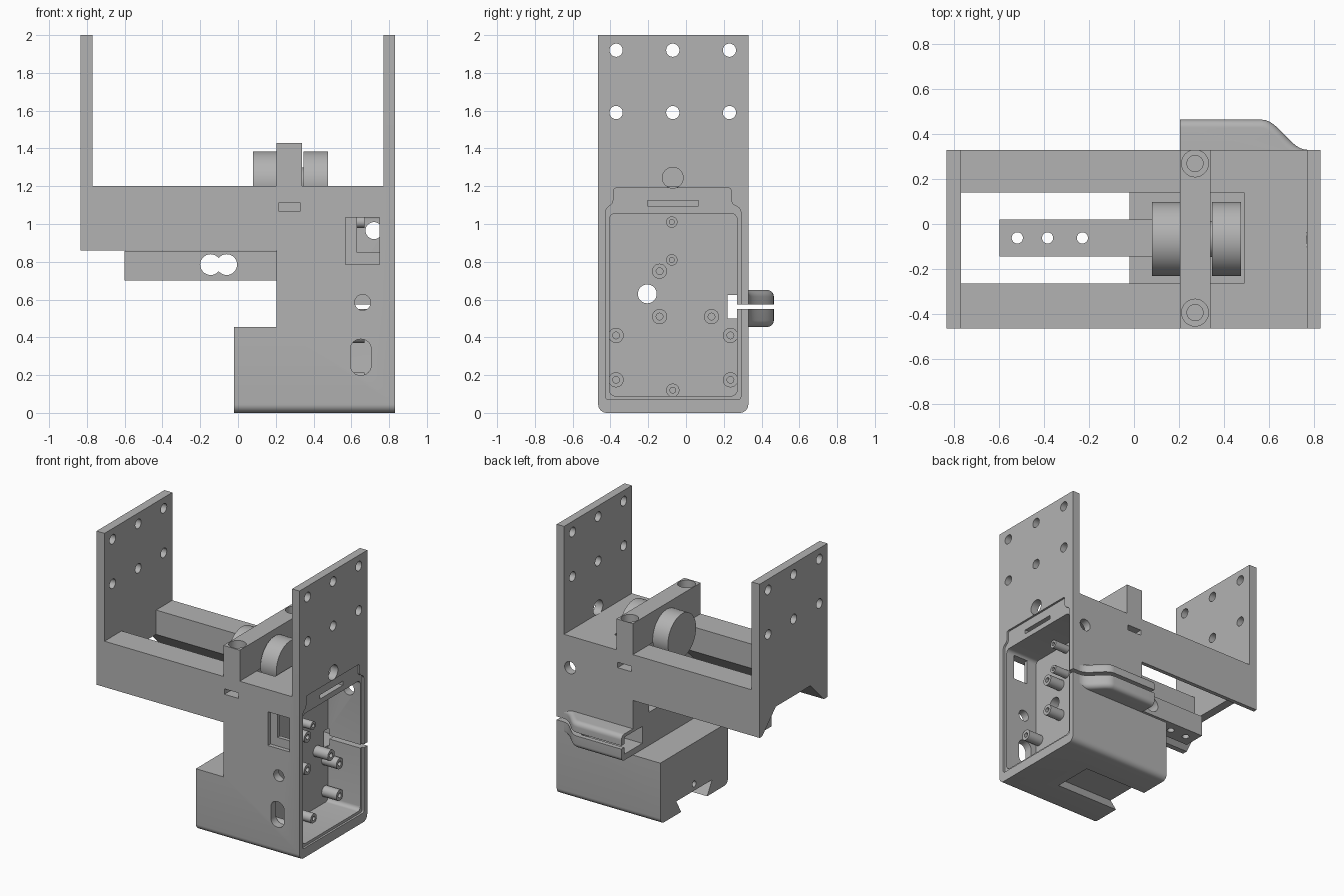
import bpy, bmesh, math
from mathutils import Vector, Matrix

cube = bpy.data.objects.get("Cube")
if cube:
    bpy.data.objects.remove(cube)

grey = bpy.data.materials.new("plain grey")
grey.use_nodes = True
grey.diffuse_color = (0.45, 0.45, 0.45, 1)
grey.node_tree.nodes["Principled BSDF"].inputs["Base Color"].default_value = grey.diffuse_color

FRONT, BACK, MID = -0.465, 0.33, -0.067


def finish(bm, name):
    bmesh.ops.recalc_face_normals(bm, faces=bm.faces)
    mesh = bpy.data.meshes.new(name)
    bm.to_mesh(mesh)
    bm.free()
    mesh.materials.append(grey)
    ob = bpy.data.objects.new(name, mesh)
    bpy.context.collection.objects.link(ob)
    return ob


def prism(name, points, axis, lo, hi, rounded=None, radius=0.03):
    """Extrude a 2D outline along an axis; rounded(a, b) picks edges to bevel."""
    def place(p, t):
        return {"x": (t, *p), "y": (p[0], t, p[1]), "z": (*p, t)}[axis]
    bm = bmesh.new()
    base = bm.faces.new([bm.verts.new(place(p, lo)) for p in points])
    out = bmesh.ops.extrude_face_region(bm, geom=[base])
    shift = Vector(place((0, 0), hi - lo))
    bmesh.ops.translate(bm, vec=shift, verts=[v for v in out["geom"] if isinstance(v, bmesh.types.BMVert)])
    if rounded:
        edges = [e for e in bm.edges if rounded(e.verts[0].co, e.verts[1].co)]
        bmesh.ops.bevel(bm, geom=edges, offset=radius, segments=6, profile=0.5, affect="EDGES")
    return finish(bm, name)


def box(name, x, y, z, rounded=None, radius=0.03):
    return prism(name, [(x[0], y[0]), (x[1], y[0]), (x[1], y[1]), (x[0], y[1])], "z", *z, rounded, radius)


def rod(name, axis, a, b, lo, hi, r, sides=32):
    """Cylinder along an axis, centred at (a, b) in the other two."""
    ring = [(a + r * math.cos(i * math.tau / sides), b + r * math.sin(i * math.tau / sides)) for i in range(sides)]
    return prism(name, ring, axis, lo, hi)


def cut(targets, cutter):
    cutter.hide_render = True
    for ob in targets:
        mod = ob.modifiers.new("cut", "BOOLEAN")
        mod.operation, mod.solver, mod.object = "DIFFERENCE", "EXACT", cutter
        bpy.context.view_layer.objects.active = ob
        bpy.ops.object.modifier_apply(modifier=mod.name)
    bpy.data.objects.remove(cutter)


def along_x(a, b):
    return abs(a.x - b.x) > 0.01 and abs(a.y - b.y) + abs(a.z - b.z) < 1e-4


# Housing with two upright plates, side rails and lower box
outline = [(-.835, .86), (-.835, 2), (-.77, 2), (-.77, 1.2), (.77, 1.2), (.77, 2),
           (.83, 2), (.83, 0), (-.02, 0), (-.02, .455), (.205, .455), (.205, .86)]
body = prism("housing", outline, "y", FRONT, BACK, lambda a, b: along_x(a, b) and a.z + b.z < .01, .045)

# Cable hood on the back with a flowing end
curve = [(.57 + .2 * t / 12, .398 + .067 * math.cos(math.pi * t / 12)) for t in range(13)]
hood = prism("cable_hood", [(.205, .29), (.205, .465)] + curve + [(.77, .29)], "z", .455, .65,
             lambda a, b: abs(a.z - b.z) < 1e-4 and a.y + b.y > .65 and abs(a.x - b.x) > .005, .035)

# Window between the rails, with chamfered undersides
cut([body], box("window", (-.77, .49), (-.265, .14), (.70, 1.3)))
cut([body], prism("chamfer", [(-.425, .8), (-.425, .86), (-.265, 1.02), (.14, 1.02), (.3, .86), (.3, .8)],
                  "x", -.9, .205))

# Mounting holes in both plates, one cable hole in the left plate
for y in (-.37, -.07, .23):
    for z in (1.59, 1.92):
        cut([body], rod("hole", "x", y, z, -1, 1, .035))
cut([body], rod("cable_hole", "x", -.07, 1.245, .768, .9, .055))

# Lid recess and electronics cavity
lid = [(-.425, .07), (.29, .07), (.29, 1.08), (.24, 1.11), (.24, 1.19), (-.385, 1.19), (-.385, 1.11), (-.425, 1.08)]
cut([body], prism("lid_recess", lid, "x", .815, .9, along_x, .015))
cut([body], box("cavity", (.55, .9), (-.405, .27), (.09, 1.055), along_x, .03))
cut([body], box("lid_slot", (.77, .9), (-.205, .065), (1.095, 1.125)))
cut([body], rod("wire_hole", "x", -.205, .63, .1, .6, .05))

# Openings in the front and back walls
cut([body], box("port_recess", (.57, .75), (-.5, -.435), (.785, 1.035)))
cut([body], box("port", (.63, .75), (-.5, -.38), (.85, 1.035)))
cut([body], rod("button_hole", "y", .66, .585, -.5, -.38, .042))
cut([body], box("switch_slot", (.595, .705), (-.5, -.38), (.2, .39),
                lambda a, b: abs(a.y - b.y) > .01, .052))
cut([body], rod("back_hole", "y", .72, .965, .25, .4, .045))
for y in (FRONT, BACK):
    cut([body], box("nut_slot", (.215, .33), (y - .11, y + .11), (1.07, 1.11)))

# Cable channel and slit through hood and wall
cut([body, hood], box("channel", (.1, .56), (.22, .43), (.5, .625)))
cut([body, hood], box("slit", (.1, .9), (.25, .5), (.55, .575)))

# Dovetail under the box
tail = [(MID - .14, -.02), (MID + .14, -.02), (MID + .21, .1), (MID - .21, .1)]
cut([body], prism("dovetail", tail, "x", -.1, .5))
cut([body], rod("lock_hole", "x", MID, .15, -.1, .2, .022))

# Standoffs in the cavity
spots = [(-.14, .75, .04), (-.14, .51, .04), (.135, .51, .04), (-.075, 1.01, .03),
         (-.075, .81, .03), (-.07, .12, .035)]
spots += [(y, z, .04) for y in (-.37, .235) for z in (.175, .41)]
parts = [body, hood]
for y, z, r in spots:
    post = rod("standoff", "x", y, z, .54, .67, r, 24)
    cut([post], rod("screw_hole", "x", y, z, .6, .7, r * .45, 16))
    parts.append(post)

# Load beam with twin bore and screw holes
beam = box("load_beam", (-.6, .21), (-.145, .02), (.702, .857))
for x in (-.145, -.06):
    cut([beam], rod("bore", "y", x, .785, -.3, .2, .055))
for x in (-.52, -.385, -.23):
    cut([beam], rod("beam_hole", "z", x, -.062, .6, 1, .025, 24))

# Bridge with counterbored screws, carrying two rollers
bridge = box("bridge", (.205, .34), (FRONT, BACK), (1.2, 1.43))
for y in (-.395, .27):
    cut([bridge], rod("counterbore", "z", .272, y, 1.37, 1.5, .06))
    cut([bridge], rod("screw_bore", "z", .272, y, 1.22, 1.5, .036))
parts += [beam, bridge, rod("axle", "x", MID, 1.22, .1, .46, .08)]
for side, lo, hi in (("right", .08, .205), ("left", .347, .477)):
    parts.append(rod(side + "_roller", "x", MID, 1.22, lo, hi, .165, 64))

# Smooth the rounded surfaces, keep edges sharp
bpy.ops.object.select_all(action="DESELECT")
for ob in parts:
    ob.select_set(True)
bpy.context.view_layer.objects.active = body
bpy.ops.object.shade_smooth_by_angle(angle=math.radians(30))
